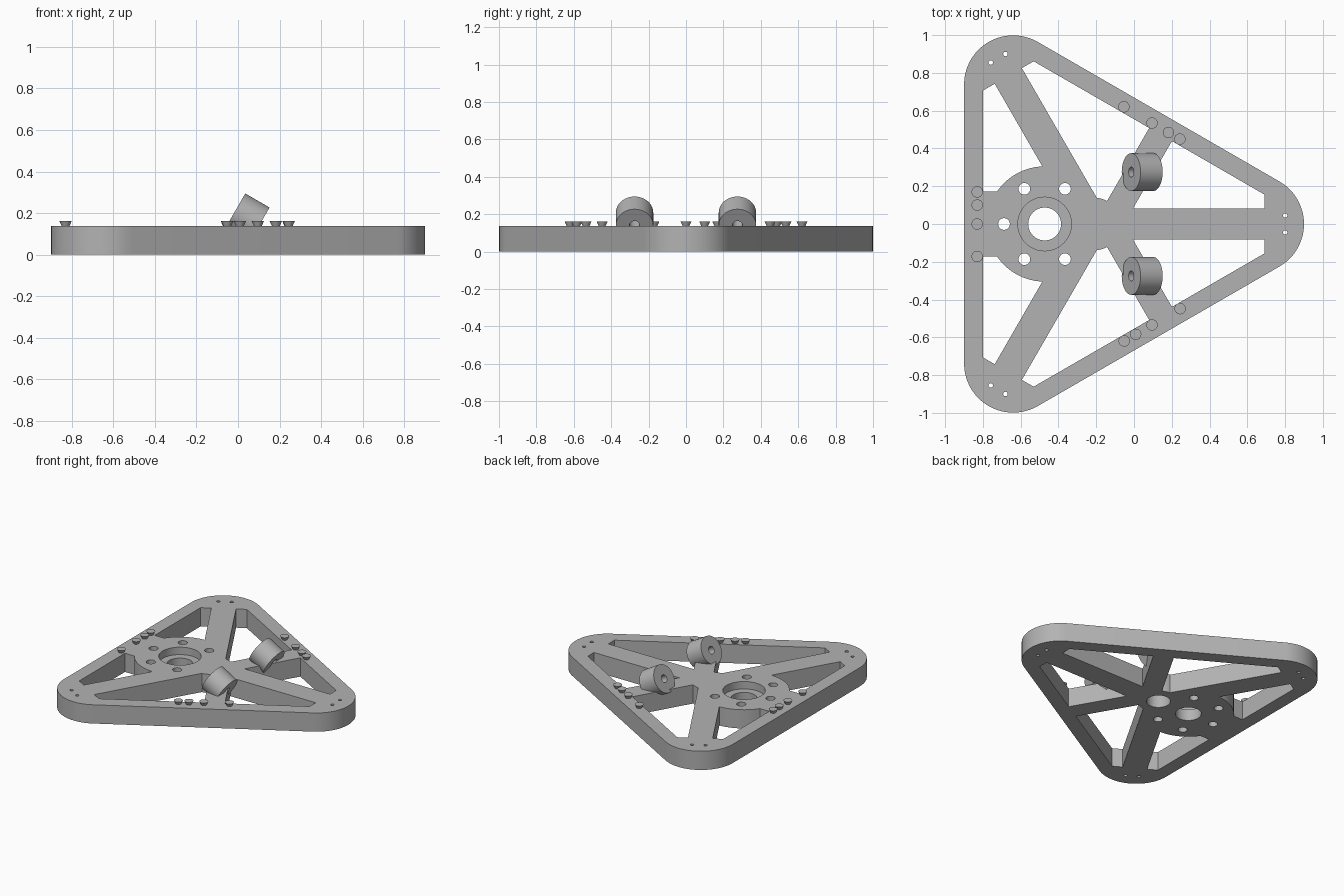
import bpy, bmesh
from math import sin, cos, radians, pi
from mathutils import Vector, Matrix

cube = bpy.data.objects.get("Cube")
if cube:
    bpy.data.objects.remove(cube)

THICK = 0.138
CENTRE = Vector((-0.213, 0))    # centre of the triangle
HUB = Vector((-0.473, 0))       # centre of the bearing hub

grey = bpy.data.materials.new("plain_grey")
grey.use_nodes = True
colour = (0.45, 0.45, 0.45, 1)
grey.diffuse_color = colour
grey.node_tree.nodes["Principled BSDF"].inputs["Base Color"].default_value = colour


def arc(centre, radius, start, end, steps):
    angles = [radians(start + (end - start) * i / steps) for i in range(steps + 1)]
    return [(centre[0] + radius * cos(a), centre[1] + radius * sin(a)) for a in angles]


def circle(centre, radius, steps=32):
    return arc(centre, radius, 0, 360, steps)[:-1]


def polar(angle, out, side):
    """Point at a distance out along an angle and side clockwise of it."""
    n = Vector((cos(radians(angle)), sin(radians(angle))))
    return CENTRE + n * out + Vector((n.y, -n.x)) * side


def prism(bm, outline, z0, z1):
    face = bm.faces.new([bm.verts.new((x, y, z0)) for x, y in outline])
    new = bmesh.ops.extrude_face_region(bm, geom=[face])
    top = [v for v in new["geom"] if isinstance(v, bmesh.types.BMVert)]
    bmesh.ops.translate(bm, verts=top, vec=(0, 0, z1 - z0))


def finish(bm, name):
    bmesh.ops.recalc_face_normals(bm, faces=bm.faces)
    mesh = bpy.data.meshes.new(name)
    bm.to_mesh(mesh)
    bm.free()
    obj = bpy.data.objects.new(name, mesh)
    bpy.context.collection.objects.link(obj)
    mesh.materials.append(grey)
    return obj


def activate(obj):
    bpy.ops.object.select_all(action="DESELECT")
    obj.select_set(True)
    bpy.context.view_layer.objects.active = obj


def smooth(obj):
    activate(obj)
    bpy.ops.object.shade_smooth_by_angle(angle=radians(30))


def cut(obj, bm):
    cutter = finish(bm, "cutter")
    cutter.hide_render = True
    mod = obj.modifiers.new("cut", "BOOLEAN")
    mod.operation = "DIFFERENCE"
    mod.solver = "EXACT"
    mod.object = cutter
    activate(obj)
    bpy.ops.object.modifier_apply(modifier=mod.name)
    bpy.data.objects.remove(cutter)


# Rounded triangular slab
bm = bmesh.new()
outline = []
for a in (0, 120, 240):
    outline += arc(polar(a, 0.853, 0), 0.26, a - 60, a + 60, 24)
prism(bm, outline, 0, THICK)
base = finish(bm, "base_frame")

# Pockets that leave the rim, spokes, struts and hub
right_pocket = [(-0.005, 0.083), polar(0, 0.905, -0.083), polar(0, 0.905, -0.155),
                polar(60, 0.587, 0.139)]
side_pocket = ([polar(60, 0.587, 0)] + arc(CENTRE, 0.14, 60, 83.6, 6)
               + [polar(120, 0.905, 0.083), polar(120, 0.905, 0.155)])
back_pocket = ([polar(120, 0.905, -0.083), polar(120, 0.905, -0.155), (-0.8, 0.173)]
               + arc(HUB, 0.305, 145.4, 92.3, 14))
bm = bmesh.new()
for pocket in (right_pocket, side_pocket, back_pocket):
    for side in (1, -1):
        prism(bm, [(x, y * side) for x, y in pocket], -0.1, 0.3)

# Bolt holes, corner holes and main bore
for a in (60, 120, 180, 240, 300):
    spot = HUB + Vector((cos(radians(a)), sin(radians(a)))) * 0.215
    prism(bm, circle(spot, 0.031, 24), -0.1, 0.3)
for a in (0, 120, 240):
    for s in (-0.045, 0.045):
        prism(bm, circle(polar(a, 1.013, s), 0.012, 16), -0.1, 0.3)
prism(bm, circle(HUB, 0.087, 48), -0.1, 0.3)
cut(base, bm)

# Bearing seat from above, blind bore from below
bm = bmesh.new()
prism(bm, circle(HUB, 0.142, 48), THICK - 0.055, 0.3)
prism(bm, circle(CENTRE, 0.08, 40), -0.1, 0.1)
cut(base, bm)
smooth(base)

# Countersunk screws along each rim
for name, a in (("left", 60), ("back", 180), ("right", 300)):
    for i, s in enumerate((-0.172, 0, 0.1, 0.17)):
        bm = bmesh.new()
        x, y = polar(a, 0.617, s)
        bmesh.ops.create_cone(bm, cap_ends=True, segments=24, radius1=0.014, radius2=0.03,
                              depth=0.034, matrix=Matrix.Translation((x, y, 0.145)))
        smooth(finish(bm, f"{name}_screw_{i + 1}"))

# Tilted rollers with a through hole
for name, side in (("left", 1), ("right", -1)):
    bm = bmesh.new()
    section = [(0.027, -0.0675), (0.1, -0.0675), (0.1, 0.0675), (0.027, 0.0675)]
    verts = [bm.verts.new((r, 0, z)) for r, z in section]
    edges = [bm.edges.new((verts[i], verts[(i + 1) % 4])) for i in range(4)]
    bmesh.ops.spin(bm, geom=verts + edges, cent=(0, 0, 0), axis=(0, 0, 1),
                   angle=2 * pi, steps=48, use_merge=True)
    bmesh.ops.remove_doubles(bm, verts=bm.verts, dist=0.0001)
    roller = finish(bm, f"{name}_roller")
    roller.location = (0.0435, 0.275 * side, 0.174)
    roller.rotation_euler = (0, radians(-60), 0)
    smooth(roller)
